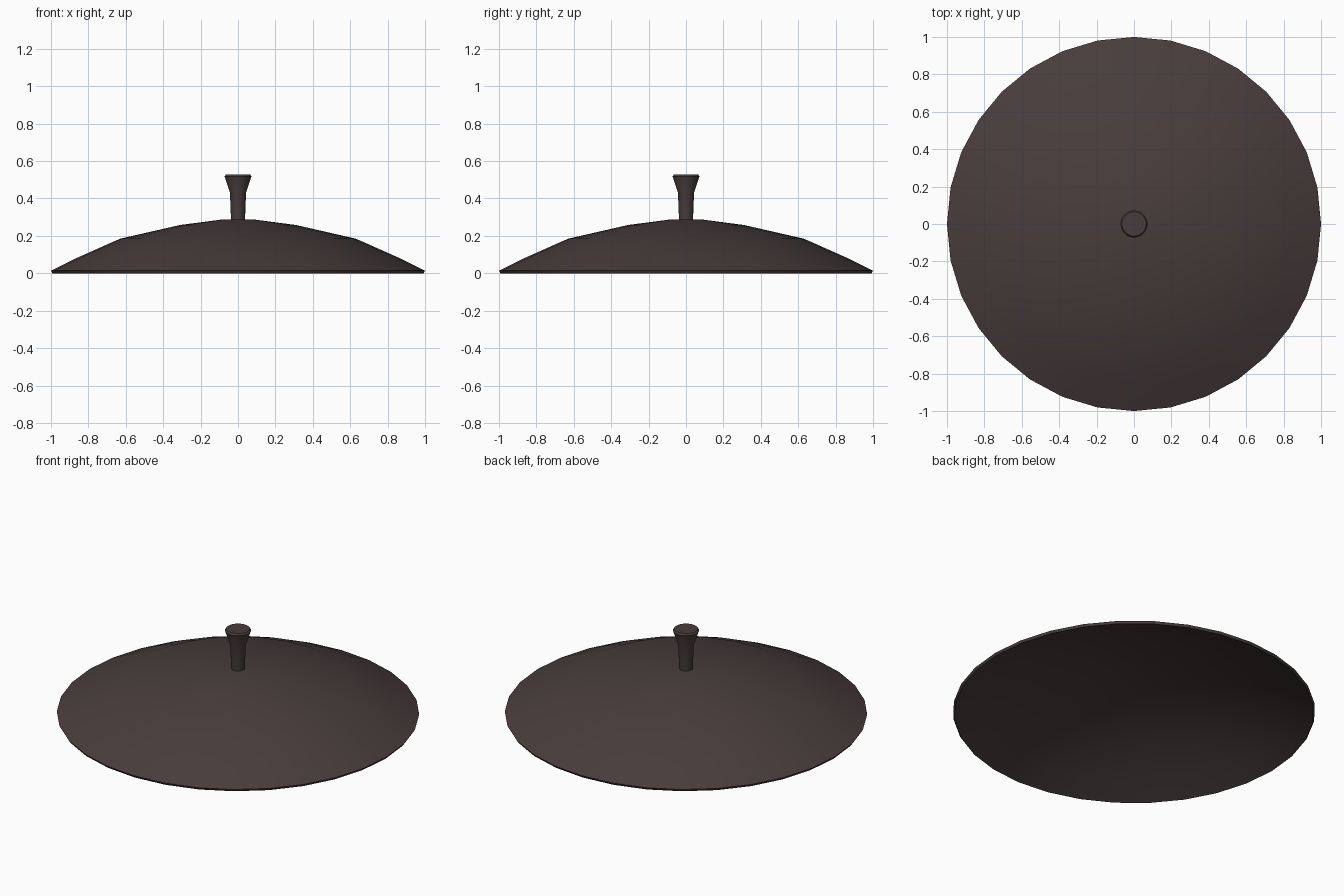
import bpy, bmesh, math

if "Cube" in bpy.data.objects:
    bpy.data.objects.remove(bpy.data.objects["Cube"])

mat = bpy.data.materials.new("dark brown")
mat.diffuse_color = (0.066, 0.046, 0.046, 1)
mat.use_nodes = True
mat.node_tree.nodes["Principled BSDF"].inputs["Base Color"].default_value = mat.diffuse_color


def lathe(name, profile, sides, sharp):
    """Spin an (r, z) profile around z; points with r = 0 become poles."""
    bm = bmesh.new()
    rings = []
    for r, z in profile:
        if r == 0:
            rings.append([bm.verts.new((0, 0, z))] * sides)
        else:
            rings.append([bm.verts.new((r * math.cos(2 * math.pi * i / sides),
                                        r * math.sin(2 * math.pi * i / sides), z))
                          for i in range(sides)])
    for a, b in zip(rings, rings[1:]):
        for i in range(sides):
            j = (i + 1) % sides
            bm.faces.new(list(dict.fromkeys((a[i], a[j], b[j], b[i]))))
    bmesh.ops.recalc_face_normals(bm, faces=bm.faces)
    mesh = bpy.data.meshes.new(name)
    bm.to_mesh(mesh)
    bm.free()
    mesh.materials.append(mat)
    ob = bpy.data.objects.new(name, mesh)
    bpy.context.collection.objects.link(ob)
    bpy.ops.object.select_all(action='DESELECT')
    ob.select_set(True)
    bpy.context.view_layer.objects.active = ob
    bpy.ops.object.shade_smooth_by_angle(angle=math.radians(sharp))
    return ob


# Hollow domed lid: outer skin, thin rim, inner skin
outer = [(0, 0.287), (0.09, 0.287), (0.31, 0.258), (0.63, 0.185), (0.86, 0.083), (1.0, 0.014)]
inner = [(0.992, 0.0), (0.855, 0.067), (0.625, 0.168), (0.307, 0.241), (0.09, 0.27), (0, 0.27)]
lathe("domed_lid", outer + inner, 32, 35)

# Flared knob on top
lathe("knob", [(0, 0.275), (0.037, 0.275), (0.043, 0.43), (0.072, 0.518),
               (0.065, 0.528), (0, 0.528)], 32, 40)
